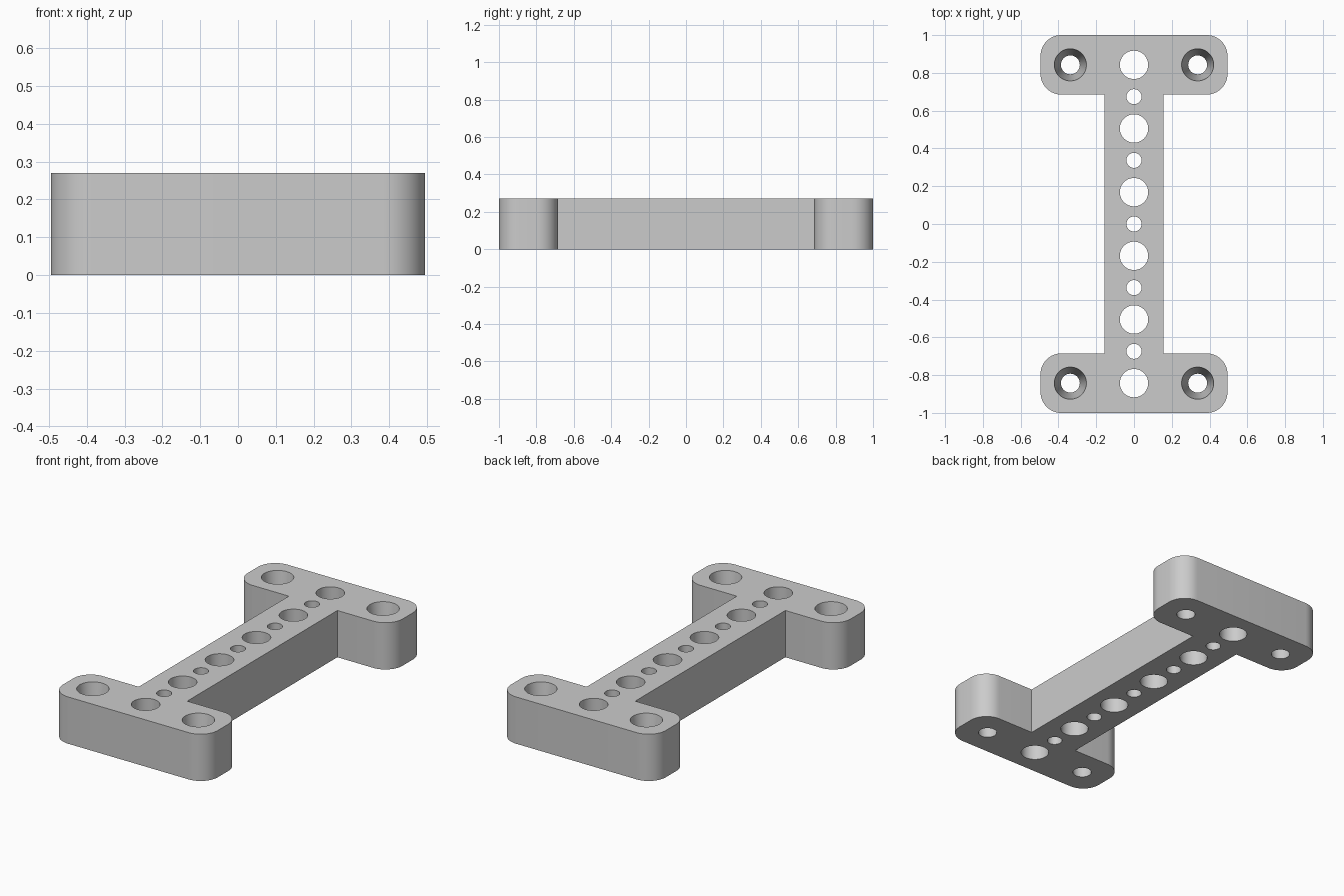
import bpy, bmesh
from math import cos, sin, pi

cube = bpy.data.objects.get("Cube")
if cube:
    bpy.data.objects.remove(cube, do_unlink=True)

HEIGHT = 0.27
HALF_W, HALF_L = 0.495, 1.0      # overall half width and half length
WEB, INNER = 0.155, 0.685        # half width of the bar, inner edge of the flanges
FILLET = 0.11
PITCH = 0.1685                   # spacing of the holes along the bar
STEPS = 12

grey = bpy.data.materials.new("plain grey")
grey.use_nodes = True
grey.diffuse_color = (0.6, 0.6, 0.6, 1)
grey.node_tree.nodes["Principled BSDF"].inputs["Base Color"].default_value = grey.diffuse_color


def make_object(name, bm):
    bmesh.ops.recalc_face_normals(bm, faces=bm.faces)
    mesh = bpy.data.meshes.new(name)
    bm.to_mesh(mesh)
    bm.free()
    mesh.materials.append(grey)
    obj = bpy.data.objects.new(name, mesh)
    bpy.context.collection.objects.link(obj)
    return obj


def arc(cx, cy, start):
    """Quarter circle, counter-clockwise from the start angle."""
    angles = [start + pi / 2 * i / STEPS for i in range(STEPS + 1)]
    return [(cx + FILLET * cos(a), cy + FILLET * sin(a)) for a in angles]


def add_hole(bm, x, y, bottom, top):
    """Round through-cutter; the wall slope is carried on past both faces."""
    over = 0.05
    slope = (top - bottom) / HEIGHT * over
    ends = [(-over, bottom - slope), (HEIGHT + over, top + slope)]
    n = 48
    rings = [[bm.verts.new((x + r * cos(2 * pi * i / n), y + r * sin(2 * pi * i / n), z))
              for i in range(n)] for z, r in ends]
    for ring in rings:
        bm.faces.new(ring)
    for i in range(n):
        j = (i + 1) % n
        bm.faces.new((rings[0][i], rings[0][j], rings[1][j], rings[1][i]))


# Bracket: one quarter of the outline, mirrored round, then extruded
quarter = [(WEB, INNER)]
quarter += arc(HALF_W - FILLET, INNER + FILLET, -pi / 2)
quarter += arc(HALF_W - FILLET, HALF_L - FILLET, 0)
half = quarter + [(-x, y) for x, y in reversed(quarter)]
outline = half + [(-x, -y) for x, y in half]

bm = bmesh.new()
base = bm.faces.new([bm.verts.new((x, y, 0)) for x, y in outline])
top = bmesh.ops.extrude_face_region(bm, geom=[base], use_keep_orig=True)
bmesh.ops.translate(bm, vec=(0, 0, HEIGHT),
                    verts=[v for v in top["geom"] if isinstance(v, bmesh.types.BMVert)])
bracket = make_object("bracket", bm)

# Hole cutters: alternating holes along the bar, tapered screw holes in the flanges
bm = bmesh.new()
for i in range(-5, 6):
    radius = 0.075 if i % 2 else 0.04
    add_hole(bm, 0, i * PITCH, radius, radius)
for sx in (-1, 1):
    for sy in (-1, 1):
        add_hole(bm, sx * 2 * PITCH, sy * 5 * PITCH, 0.05, 0.085)
cutter = make_object("hole_cutters", bm)
cutter.hide_render = True

# Cut the holes, then drop the helper
cut = bracket.modifiers.new("holes", 'BOOLEAN')
cut.operation = 'DIFFERENCE'
cut.solver = 'EXACT'
cut.object = cutter
bpy.ops.object.select_all(action='DESELECT')
bracket.select_set(True)
bpy.context.view_layer.objects.active = bracket
bpy.ops.object.modifier_apply(modifier=cut.name)
bpy.data.objects.remove(cutter, do_unlink=True)
bpy.ops.object.shade_smooth_by_angle(angle=pi / 6)
